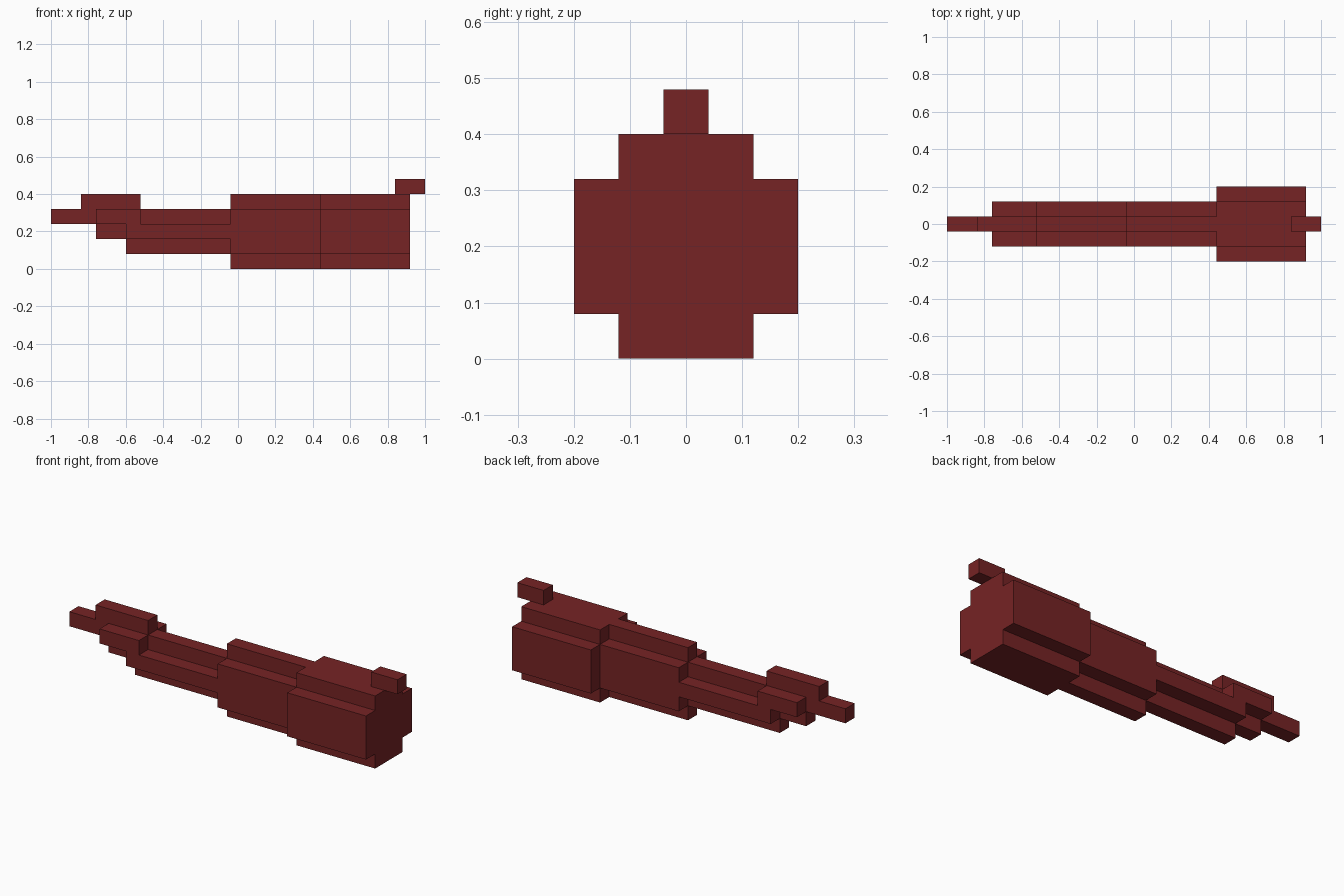
import bpy, bmesh

cube = bpy.data.objects.get("Cube")
if cube:
    bpy.data.objects.remove(cube, do_unlink=True)

U = 0.08  # block size

red = bpy.data.materials.new("dark red")
red.use_nodes = True
color = (0.18, 0.017, 0.018, 1)
red.diffuse_color = color
bsdf = red.node_tree.nodes["Principled BSDF"]
bsdf.inputs["Base Color"].default_value = color
bsdf.inputs["Roughness"].default_value = 0.8


def prism(name, points, offset):
    """Extrude a closed 3D outline along an offset vector."""
    bm = bmesh.new()
    face = bm.faces.new([bm.verts.new(p) for p in points])
    ext = bmesh.ops.extrude_face_region(bm, geom=[face], use_keep_orig=True)
    verts = [g for g in ext["geom"] if isinstance(g, bmesh.types.BMVert)]
    bmesh.ops.translate(bm, verts=verts, vec=offset)
    bmesh.ops.recalc_face_normals(bm, faces=bm.faces)
    mesh = bpy.data.meshes.new(name)
    bm.to_mesh(mesh)
    bm.free()
    mesh.materials.append(red)
    obj = bpy.data.objects.new(name, mesh)
    bpy.context.collection.objects.link(obj)
    return obj


def stepped_bar(name, x0, x1, wide, narrow, z0, z1):
    """Bar along x whose four long corners are notched by one block."""
    half = [(narrow, z0), (narrow, z0 + U), (wide, z0 + U),
            (wide, z1 - U), (narrow, z1 - U), (narrow, z1)]
    outline = half + [(-y, z) for y, z in reversed(half)]
    return prism(name, [(x0, y, z) for y, z in outline], (x1 - x0, 0, 0))


def side_profile(name, points, y0, y1):
    """Slab across y from a side outline."""
    return prism(name, [(x, y0, z) for x, z in points], (0, y1 - y0, 0))


def box(name, x0, x1, y0, y1, z0, z1):
    return side_profile(name, [(x0, z0), (x1, z0), (x1, z1), (x0, z1)], y0, y1)


# Main barrel, growing thicker towards +x
stepped_bar("rear_body", 0.44, 0.92, 0.20, 0.12, 0.0, 0.40)
stepped_bar("middle_body", -0.04, 0.44, 0.12, 0.04, 0.0, 0.40)
stepped_bar("front_body", -0.60, -0.04, 0.12, 0.04, 0.08, 0.32)

# Narrow stepped tip with its raised ridge
side_profile("tip", [(-1.0, 0.24), (-0.76, 0.24), (-0.76, 0.16), (-0.60, 0.16),
                     (-0.60, 0.32), (-1.0, 0.32)], -0.04, 0.04)
box("tip_ridge", -0.84, -0.52, -0.04, 0.04, 0.32, 0.40)

# Side blocks beside the tip
for side, s in (("front", -1), ("back", 1)):
    y0, y1 = sorted((s * 0.04, s * 0.12))
    box(side + "_tip_block", -0.76, -0.52, y0, y1, 0.24, 0.32)

# Overhanging block on top of the rear end
box("rear_top_block", 0.84, 1.0, -0.04, 0.04, 0.40, 0.48)
